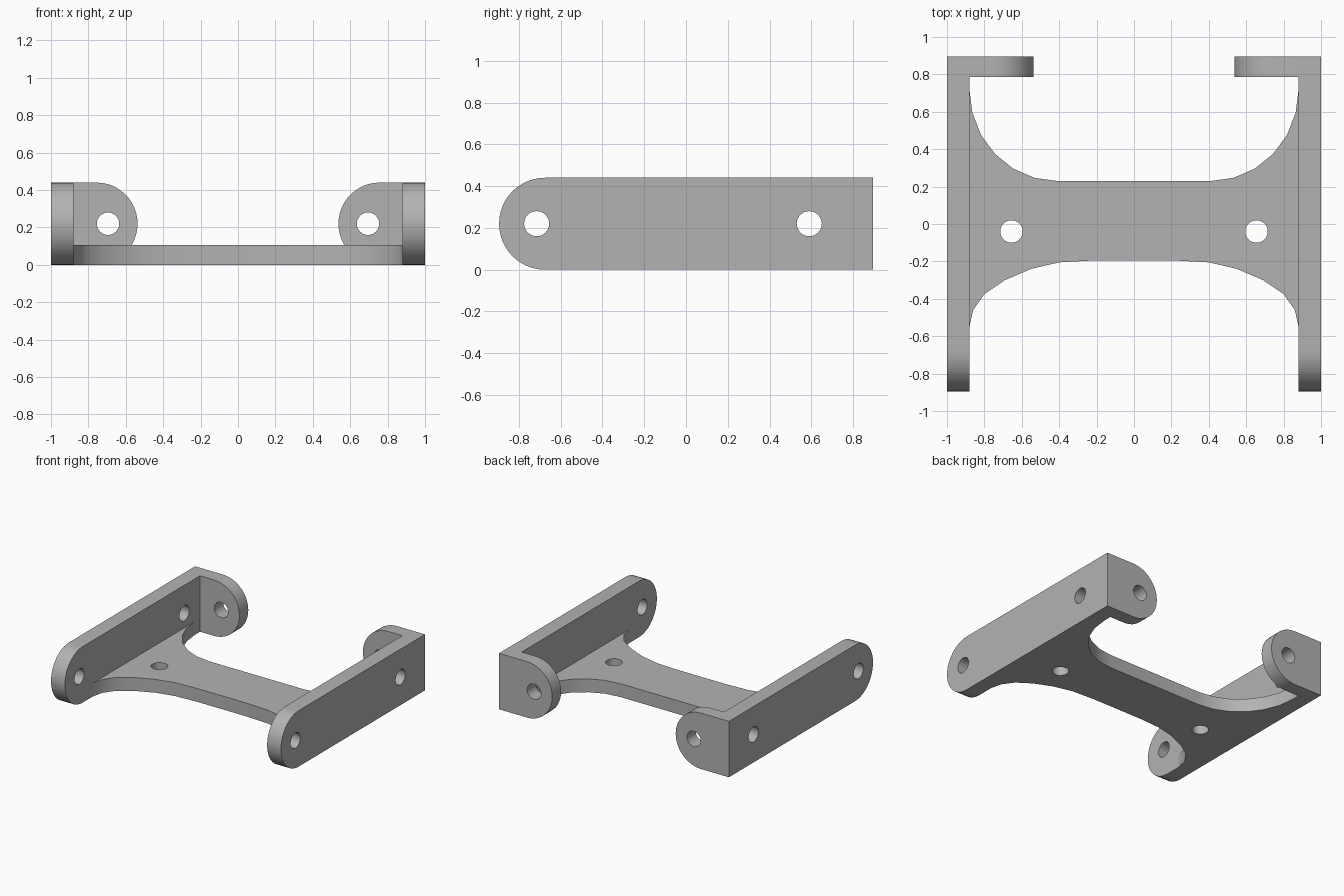
import bpy, bmesh
from math import sin, cos, pi, radians
from mathutils import Vector

if "Cube" in bpy.data.objects:
    bpy.data.objects.remove(bpy.data.objects["Cube"])

grey = bpy.data.materials.new("plain grey")
grey.use_nodes = True
COLOUR = (0.45, 0.45, 0.45, 1)
grey.diffuse_color = COLOUR
grey.node_tree.nodes["Principled BSDF"].inputs["Base Color"].default_value = COLOUR

HALF_WIDTH, HALF_DEPTH, HEIGHT = 1.0, 0.895, 0.44
WALL_IN, TAB_IN, BASE_TOP = 0.88, 0.785, 0.105
MID, HOLE = HEIGHT / 2, 0.06


def arc(cu, cv, ru, rv, start, end, steps):
    angles = [radians(start + (end - start) * i / steps) for i in range(steps + 1)]
    return [(cu + ru * cos(a), cv + rv * sin(a)) for a in angles]


def hole(u, v):
    return arc(u, v, HOLE, HOLE, 0, 360, 32)[:-1]


def plate(name, loops, place, thickness):
    """Fill an outline with holes, then extrude it into a plate."""
    bm = bmesh.new()
    for loop in loops:
        verts = [bm.verts.new(place(u, v)) for u, v in loop]
        for a, b in zip(verts, verts[1:] + verts[:1]):
            bm.edges.new((a, b))
    bmesh.ops.triangle_fill(bm, edges=bm.edges[:], use_beauty=True)
    result = bmesh.ops.extrude_face_region(bm, geom=bm.faces[:], use_keep_orig=True)
    moved = [g for g in result["geom"] if isinstance(g, bmesh.types.BMVert)]
    bmesh.ops.translate(bm, verts=moved, vec=Vector(thickness))
    bmesh.ops.recalc_face_normals(bm, faces=bm.faces[:])
    mesh = bpy.data.meshes.new(name)
    bm.to_mesh(mesh)
    bm.free()
    mesh.materials.append(grey)
    obj = bpy.data.objects.new(name, mesh)
    bpy.context.collection.objects.link(obj)
    bpy.ops.object.select_all(action="DESELECT")
    obj.select_set(True)
    bpy.context.view_layer.objects.active = obj
    bpy.ops.object.shade_smooth_by_angle(angle=radians(30))


# Waisted base plate
back = arc(0.41, 0.72, 0.47, 0.49, 0, -90, 6)
front = [(0.22, -0.195), (0.4, -0.205), (0.55, -0.24), (0.69, -0.3),
         (0.8, -0.375), (0.86, -0.46), (WALL_IN, -0.55)]
right_half = back[::-1] + []
outline = front + right_half[::-1]
outline += [(-u, v) for u, v in reversed(outline)]
plate("base_plate", [outline, hole(0.655, -0.04), hole(-0.655, -0.04)],
      lambda u, v: (u, v, 0), (0, 0, BASE_TOP))

for side, s in (("left", 1), ("right", -1)):
    # Side wall, rounded at the front
    wall = arc(MID - HALF_DEPTH, MID, MID, MID, 90, 270, 24)
    wall += [(HALF_DEPTH, 0), (HALF_DEPTH, HEIGHT)]
    plate(side + "_side_wall", [wall, hole(-0.715, MID), hole(0.59, MID)],
          lambda u, v: (s * WALL_IN, u, v), (s * (HALF_WIDTH - WALL_IN), 0, 0))

    # Back tab, rounded towards the middle
    tab = arc(0.537 + MID, MID, MID, MID, 90, 270, 24)
    tab += [(WALL_IN, 0), (WALL_IN, HEIGHT)]
    plate(side + "_back_tab", [tab, hole(0.695, MID)],
          lambda u, v: (s * u, TAB_IN, v), (0, HALF_DEPTH - TAB_IN, 0))
